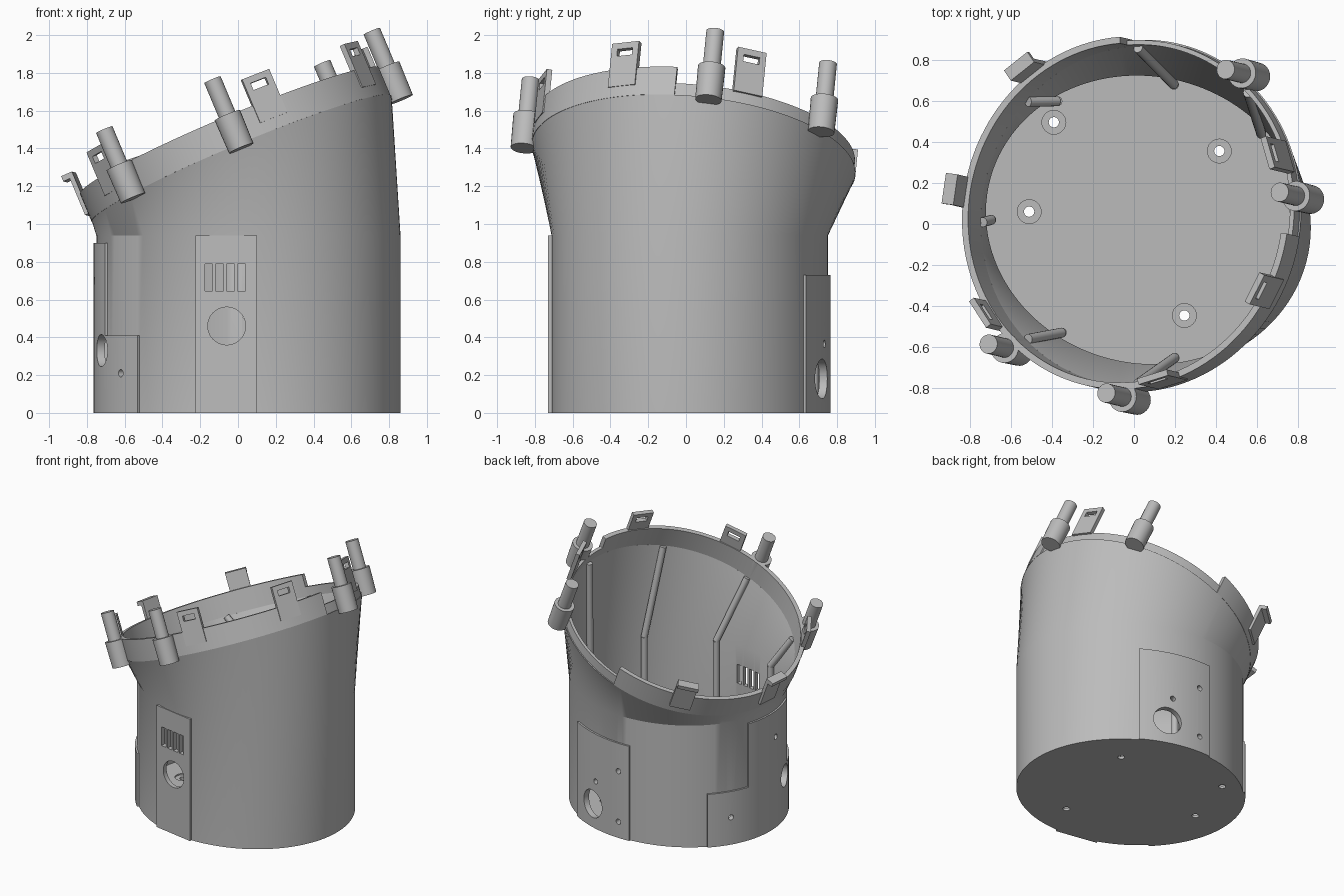
import bpy, bmesh
from math import radians, sin, cos, sqrt
from mathutils import Vector, Matrix

if "Cube" in bpy.data.objects:
    bpy.data.objects.remove(bpy.data.objects["Cube"])

grey = bpy.data.materials.new("plain grey")
grey.use_nodes = True
grey.diffuse_color = (0.5, 0.5, 0.5, 1)
grey.node_tree.nodes["Principled BSDF"].inputs["Base Color"].default_value = (0.5, 0.5, 0.5, 1)

WALL, SHOULDER, SEG = 0.03, 0.94, 120
BASE = Vector((0.055, 0.02, 0))
# Tilted rim frame: centre, normal and in-plane axes
C = Vector((0.02, 0.04, 1.345))
N = Vector((-0.42, 0.1, 1)).normalized()
U = (Vector((1, 0, 0)) - N * N.x).normalized()
V = N.cross(U)
parts = []


def finish(name, bm):
    bmesh.ops.recalc_face_normals(bm, faces=bm.faces[:])
    mesh = bpy.data.meshes.new(name)
    bm.to_mesh(mesh)
    bm.free()
    mesh.materials.append(grey)
    ob = bpy.data.objects.new(name, mesh)
    bpy.context.collection.objects.link(ob)
    parts.append(ob)
    return ob


def base_point(deg, inset, z):
    """Point on the oval lower wall."""
    t = radians(deg)
    k = radians(deg + 14)
    r = 1 / sqrt((cos(k) / 0.81) ** 2 + (sin(k) / 0.727) ** 2) - inset
    return BASE + Vector((r * cos(t), r * sin(t), z))


def ring_dir(deg):
    return U * cos(radians(deg)) + V * sin(radians(deg))


def ring_point(deg, r, h):
    return C + ring_dir(deg) * r + N * h


def ring_frame(deg, r, h):
    """Axes: tangent, outward, rim normal."""
    d = ring_dir(deg)
    m = Matrix((d.cross(N), d, N)).transposed().to_4x4()
    return Matrix.Translation(ring_point(deg, r, h)) @ m


def wall_frame(deg, z):
    """z axis points outward through the lower wall."""
    p = base_point(deg, 0, z)
    d = p - BASE
    d.z = 0
    return Matrix.Translation(p) @ d.to_track_quat('Z', 'Y').to_matrix().to_4x4()


def add_box(bm, m, size):
    bmesh.ops.create_cube(bm, size=1, matrix=m @ Matrix.Diagonal((*size, 1)))


def add_rod(bm, m, r1, r2, depth, seg=24):
    bmesh.ops.create_cone(bm, cap_ends=True, segments=seg, radius1=r1, radius2=r2,
                          depth=depth, matrix=m)


def strip(name, a0, a1, n, corners):
    """Sweep a four-cornered section through an angle."""
    bm = bmesh.new()
    rows = [[bm.verts.new(p) for p in corners(a0 + (a1 - a0) * i / n)] for i in range(n + 1)]
    for a, b in zip(rows, rows[1:]):
        for j in range(4):
            k = (j + 1) % 4
            bm.faces.new((a[j], a[k], b[k], b[j]))
    bm.faces.new(rows[0])
    bm.faces.new(rows[-1])
    return finish(name, bm)


def cut(targets, bm):
    cutter = finish("cutter", bm)
    parts.remove(cutter)
    cutter.hide_render = True
    for ob in targets:
        mod = ob.modifiers.new("cut", 'BOOLEAN')
        mod.operation = 'DIFFERENCE'
        mod.solver = 'EXACT'
        mod.object = cutter
        dg = bpy.context.evaluated_depsgraph_get()
        mesh = bpy.data.meshes.new_from_object(ob.evaluated_get(dg))
        ob.modifiers.clear()
        ob.data = mesh
    bpy.data.objects.remove(cutter)


# Body: oval tub lofted up to the tilted round rim, hollow inside
bm = bmesh.new()
levels = [lambda a: base_point(a, 0, 0), lambda a: base_point(a, 0, SHOULDER),
          lambda a: ring_point(a, 0.86, 0), lambda a: ring_point(a, 0.83, 0),
          lambda a: base_point(a, WALL, SHOULDER), lambda a: base_point(a, WALL, 0.03)]
loops = [[bm.verts.new(f(360 * i / SEG)) for i in range(SEG)] for f in levels]
for lo, hi in zip(loops, loops[1:]):
    for i in range(SEG):
        j = (i + 1) % SEG
        bm.faces.new((lo[i], lo[j], hi[j], hi[i]))
bm.faces.new(loops[0])
bm.faces.new(loops[-1])
body = finish("body", bm)


# Rim band: tall for most of the way, low over the back quarter
def rim_section(r_out, h):
    return lambda a: [ring_point(a, r_out, 0), ring_point(a, r_out, h),
                      ring_point(a, 0.83, h), ring_point(a, 0.83, 0)]


strip("tall_rim", 92, 351, 90, rim_section(0.862, 0.16))
strip("low_rim", -9, 92, 36, rim_section(0.852, 0.07))


# Raised panels on the lower wall
def panel(name, a0, a1, z0, z1, out, n):
    return strip(name, a0, a1, n, lambda a: [base_point(a, -out, z0), base_point(a, -out, z1),
                                             base_point(a, 0.015, z1), base_point(a, 0.015, z0)])


panels = [panel("front_panel", -112, -86.5, 0, SHOULDER, 0.018, 1),
          panel("back_panel", 55, 98, 0, 0.73, 0.014, 16),
          panel("side_panel_low", 140, 220, 0, 0.41, 0.014, 28),
          panel("side_panel_tall", 162, 198, 0.41, 0.9, 0.014, 14)]

# Openings through wall and panels: angle, height, radius
bm = bmesh.new()
for a, z, r in [(71, 0.18, 0.105), (74, 0.365, 0.02), (91, 0.125, 0.02), (91, 0.515, 0.02),
                (194, 0.33, 0.085), (182, 0.7, 0.02), (152, 0.21, 0.02), (210, 0.21, 0.02)]:
    add_rod(bm, wall_frame(a, z), r, r, 0.2, 32)
facing = Matrix.Rotation(radians(90), 4, 'X')
add_rod(bm, Matrix.Translation((-0.06, -0.7, 0.46)) @ facing, 0.1, 0.1, 0.24, 40)
for i in range(4):
    add_box(bm, Matrix.Translation((-0.155 + 0.058 * i, -0.7, 0.717)), (0.042, 0.24, 0.145))
cut([body] + panels, bm)

# Screw holes in the floor, each with a shallow round seat
screws = [(-0.39, 0.495), (0.415, 0.355), (-0.51, 0.06), (0.245, -0.445)]
for r, z, depth in [(0.058, 0.04, 0.04), (0.025, 0, 0.2)]:
    bm = bmesh.new()
    for x, y in screws:
        add_rod(bm, Matrix.Translation((x, y, z)), r, r, depth)
    cut([body], bm)

# Inner ribs: down the flared wall, then straight to the floor
for i in range(8):
    a = 45 * i
    lean = a - 12 * sin(radians(a))
    path = [ring_point(a, 0.82, 0), base_point(lean, 0.055, SHOULDER), base_point(lean, 0.055, 0.02)]
    bm = bmesh.new()
    for p, q in zip(path, path[1:]):
        rot = (q - p).to_track_quat('Z', 'Y').to_matrix().to_4x4()
        add_rod(bm, Matrix.Translation((p + q) / 2) @ rot, 0.024, 0.024, (q - p).length, 16)
    finish("inner_rib", bm)

# Pins standing on bosses around the rim
for a in (3, 47, -91, -135):
    bm = bmesh.new()
    add_rod(bm, ring_frame(a, 0.9, 0.065), 0.07, 0.073, 0.19)
    finish("pin_boss", bm)
    bm = bmesh.new()
    add_rod(bm, ring_frame(a, 0.9, 0.24), 0.047, 0.047, 0.25)
    finish("rim_pin", bm)

# Slotted clip tabs
for a in (17, -29, -76, -146):
    bm = bmesh.new()
    add_box(bm, ring_frame(a, 0.85, 0.185), (0.16, 0.03, 0.25))
    tab = finish("slotted_tab", bm)
    bm = bmesh.new()
    add_box(bm, ring_frame(a, 0.85, 0.255), (0.09, 0.1, 0.04))
    cut([tab], bm)

# Solid tabs with a small outward hook
for a in (125, 171):
    bm = bmesh.new()
    add_box(bm, ring_frame(a, 0.865, 0.17), (0.15, 0.025, 0.24))
    finish("hooked_tab", bm)
    bm = bmesh.new()
    add_box(bm, ring_frame(a, 0.885, 0.275), (0.15, 0.06, 0.03))
    finish("tab_hook", bm)

# Smooth the round walls, keep edges crisp
bpy.ops.object.select_all(action='DESELECT')
for ob in parts:
    ob.select_set(True)
bpy.context.view_layer.objects.active = body
bpy.ops.object.shade_smooth_by_angle(angle=radians(25))
